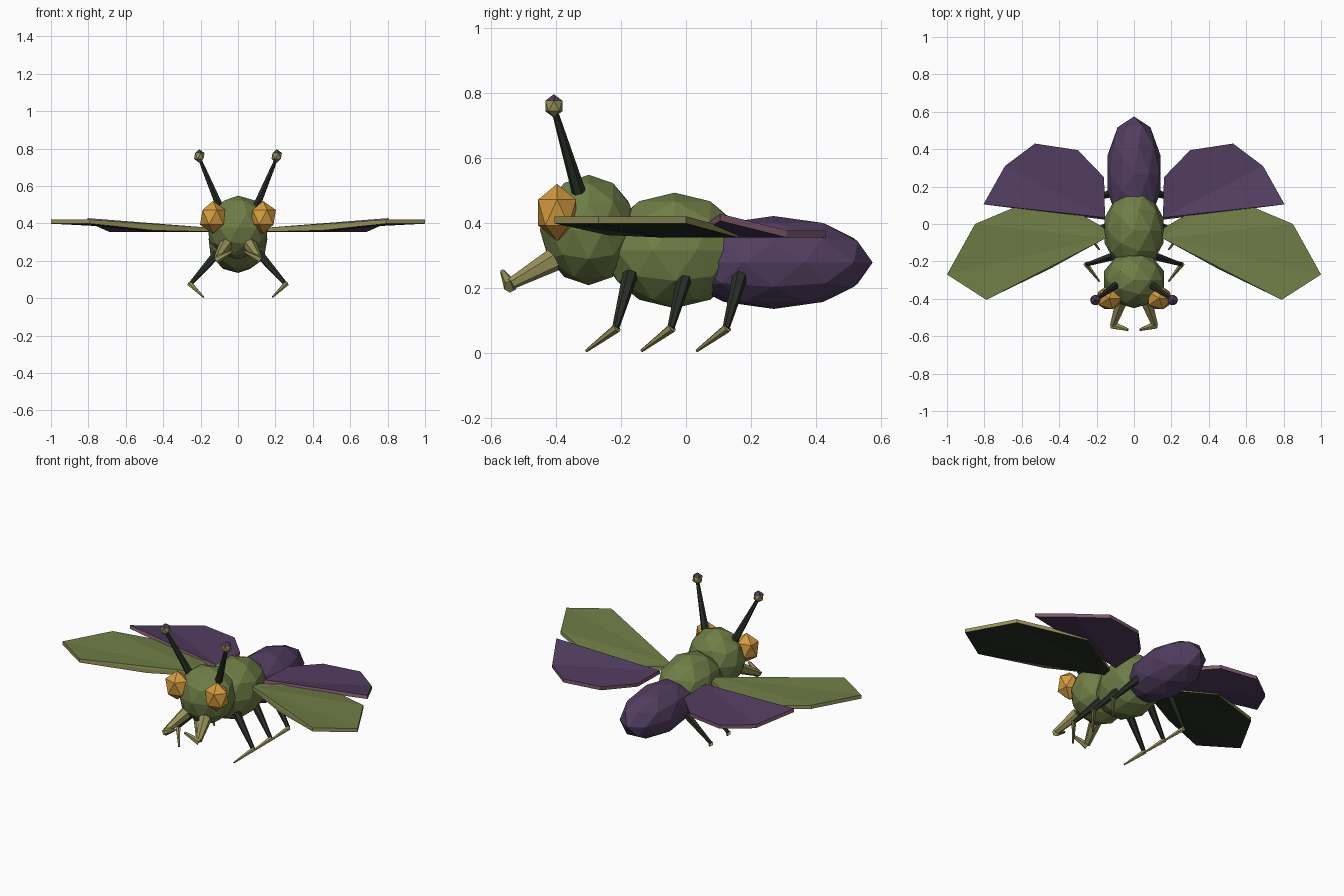
import bpy, bmesh
from mathutils import Vector, Matrix

if "Cube" in bpy.data.objects:
    bpy.data.objects.remove(bpy.data.objects["Cube"])


def paint(name, rgb):
    m = bpy.data.materials.new(name)
    m.diffuse_color = (*rgb, 1)
    m.use_nodes = True
    m.node_tree.nodes["Principled BSDF"].inputs["Base Color"].default_value = m.diffuse_color
    return m


GREEN = paint("moss green", (.160, .207, .062))
PURPLE = paint("dusk purple", (.084, .048, .118))
TAN = paint("olive tan", (.31, .285, .10))
PINK = paint("dull pink", (.21, .10, .15))
ORANGE = paint("amber", (.66, .33, .05))
DARK = paint("near black green", (.022, .028, .019))


def finish(bm, name, *mats):
    bmesh.ops.recalc_face_normals(bm, faces=bm.faces[:])
    me = bpy.data.meshes.new(name)
    bm.to_mesh(me)
    bm.free()
    for m in mats:
        me.materials.append(m)
    ob = bpy.data.objects.new(name, me)
    bpy.context.collection.objects.link(ob)
    return ob


def ball(name, centre, radii, sub, mat, cap=None):
    """Faceted ellipsoid, with an optional coloured cap on its top faces."""
    bm = bmesh.new()
    bmesh.ops.create_icosphere(bm, subdivisions=sub, radius=1)
    if cap:
        for f in bm.faces:
            f.normal_update()
            f.material_index = int(f.normal.z > .6)
    bmesh.ops.transform(bm, verts=bm.verts[:], matrix=Matrix.LocRotScale(
        Vector(centre), None, Vector(radii)))
    finish(bm, name, mat, *([cap] if cap else []))


def limb(name, a, b, r1, r2, mat, sides=6):
    """Tapered rod from a to b."""
    a, b = Vector(a), Vector(b)
    d = b - a
    bm = bmesh.new()
    bmesh.ops.create_cone(bm, cap_ends=True, segments=sides,
                          radius1=r1, radius2=r2, depth=d.length)
    rot = d.to_track_quat('Z', 'Y').to_matrix().to_4x4()
    bmesh.ops.transform(bm, verts=bm.verts[:],
                        matrix=Matrix.Translation((a + b) / 2) @ rot)
    finish(bm, name, mat)


def wing(name, side, outline, shift, mats):
    """Thin folded plate fanned from its root: top, rim and underside colours."""
    bm = bmesh.new()
    top = [bm.verts.new((side * x, y, z)) for x, y, z in outline]
    low = [bm.verts.new((side * x, y + (shift if i in (0, len(outline) - 1) else 0), z - .022))
           for i, (x, y, z) in enumerate(outline)]
    n = len(outline)
    for i in range(1, n - 1):
        bm.faces.new((top[0], top[i], top[i + 1]))
        bm.faces.new((low[0], low[i + 1], low[i])).material_index = 2
    for i in range(n):
        j = (i + 1) % n
        bm.faces.new((top[i], low[i], low[j], top[j])).material_index = 1
    finish(bm, name, *mats)


# Body
ball("head", (0, -.30, .378), (.17, .15, .17), 2, GREEN)
ball("thorax", (0, -.035, .315), (.165, .22, .178), 2, GREEN)
ball("abdomen", (0, .27, .278), (.15, .305, .143), 2, PURPLE)

# Wing outlines, starting at the root
FRONT = [(.15, -.075, .377), (.45, -.24, .384), (.79, -.405, .420), (1.0, -.27, .420),
         (.85, .0, .420), (.47, .16, .377), (.16, -.02, .377)]
REAR = [(.155, .035, .377), (.805, .105, .428), (.69, .31, .377), (.53, .43, .377),
        (.30, .395, .377), (.16, .25, .377)]

for s, label in ((1, "right"), (-1, "left")):
    # Eyes and antennae
    ball(f"{label}_eye", (s * .134, -.397, .432), (.077, .069, .088), 1, ORANGE)
    limb(f"{label}_antenna", (s * .10, -.33, .495), (s * .203, -.403, .74), .022, .01, DARK)
    ball(f"{label}_antenna_tip", (s * .207, -.407, .76), (.031, .031, .036), 1, TAN, PURPLE)

    # Mouth pincers
    limb(f"{label}_pincer_base", (s * .065, -.41, .285), (s * .112, -.54, .212), .036, .018, TAN)
    limb(f"{label}_pincer_tip", (s * .115, -.54, .205), (s * .032, -.565, .25), .022, .008, TAN)

    # Wings
    wing(f"{label}_front_wing", s, FRONT, 0, (GREEN, TAN, DARK))
    hind = wing
    hind(f"{label}_rear_wing", s, REAR[:1] + REAR[1:], -.012, (PURPLE, PINK, PURPLE))

    # Three pairs of jointed legs
    for i, row in enumerate(("front", "middle", "rear")):
        y = .17 * i
        knee = (s * .255, y - .217, .075)
        limb(f"{label}_{row}_upper_leg", (s * .11, y - .172, .24), knee, .024, .011, DARK)
        limb(f"{label}_{row}_lower_leg", (s * .258, y - .212, .077),
             (s * .185, y - .307, .006), .015, .005, TAN)
